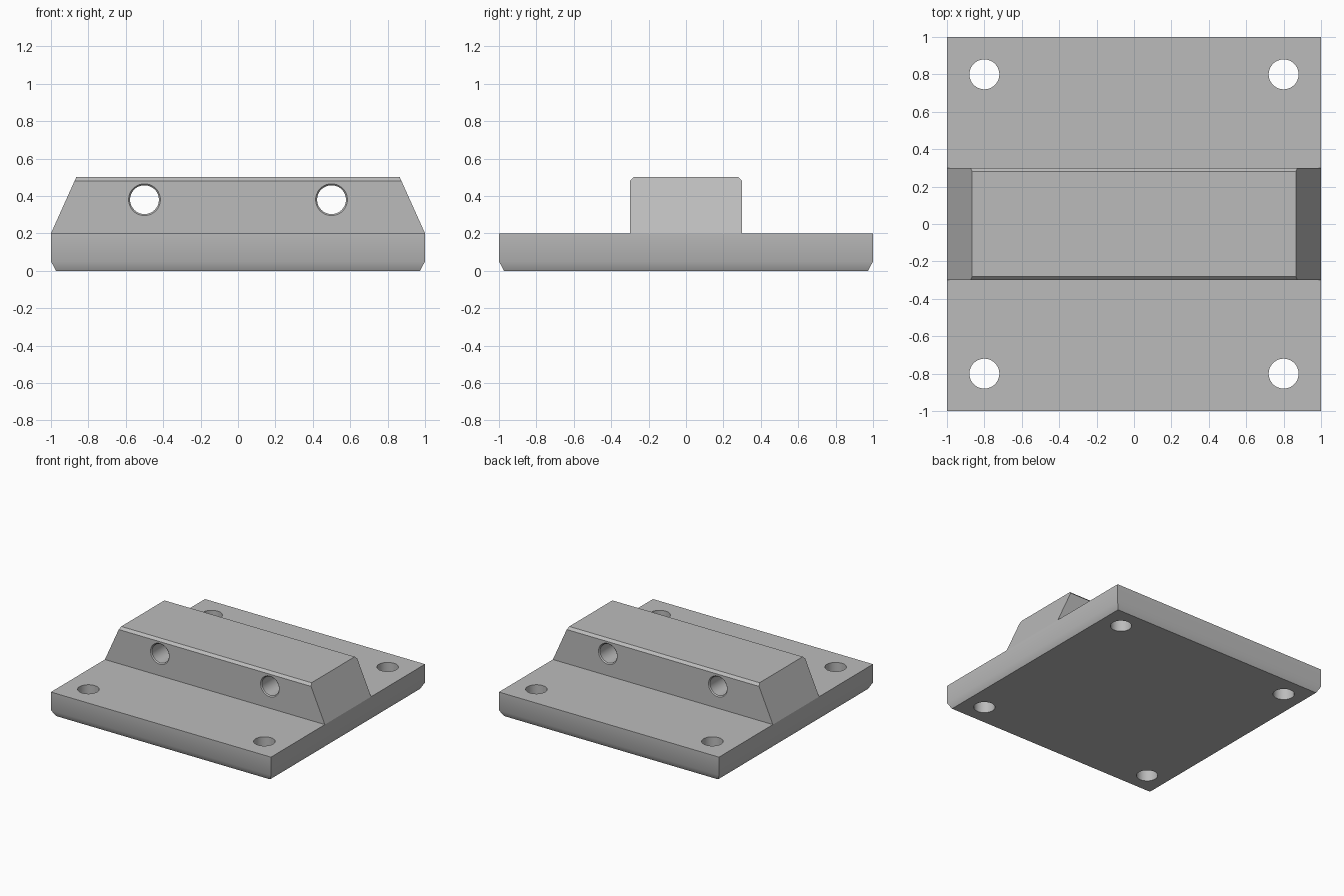
import bpy, bmesh, math
from mathutils import Matrix

if "Cube" in bpy.data.objects:
    bpy.data.objects.remove(bpy.data.objects["Cube"])

grey = bpy.data.materials.new("plain grey")
grey.use_nodes = True
colour = (0.5, 0.5, 0.5, 1)
grey.diffuse_color = colour
grey.node_tree.nodes["Principled BSDF"].inputs["Base Color"].default_value = colour


def loft(name, sections):
    """Solid through stacked rectangles given as (half x, half y, z)."""
    bm = bmesh.new()
    rings = [[bm.verts.new((sx * hx, sy * hy, z))
              for sx, sy in ((-1, -1), (1, -1), (1, 1), (-1, 1))]
             for hx, hy, z in sections]
    bm.faces.new(rings[0][::-1])
    bm.faces.new(rings[-1])
    for low, high in zip(rings, rings[1:]):
        for i in range(4):
            j = (i + 1) % 4
            bm.faces.new((low[i], low[j], high[j], high[i]))
    return finish(name, bm)


def finish(name, bm):
    bmesh.ops.recalc_face_normals(bm, faces=bm.faces)
    mesh = bpy.data.meshes.new(name)
    bm.to_mesh(mesh)
    bm.free()
    mesh.materials.append(grey)
    obj = bpy.data.objects.new(name, mesh)
    bpy.context.collection.objects.link(obj)
    return obj


def lathe_cutter(name, profile, matrix, sides=48):
    """Round cutter along local z from (radius, z) pairs."""
    bm = bmesh.new()
    rings = [[bm.verts.new((r * math.cos(a), r * math.sin(a), z))
              for a in (math.tau * k / sides for k in range(sides))]
             for r, z in profile]
    bm.faces.new(rings[0][::-1])
    bm.faces.new(rings[-1])
    for low, high in zip(rings, rings[1:]):
        for i in range(sides):
            j = (i + 1) % sides
            bm.faces.new((low[i], low[j], high[j], high[i]))
    bm.transform(matrix)
    cutter = finish(name, bm)
    cutter.hide_render = True
    return cutter


def drill(target, cutters):
    """Subtract the cutters, then smooth the hole walls."""
    bpy.ops.object.select_all(action='DESELECT')
    target.select_set(True)
    bpy.context.view_layer.objects.active = target
    for cutter in cutters:
        mod = target.modifiers.new("hole", 'BOOLEAN')
        mod.operation, mod.solver, mod.object = 'DIFFERENCE', 'EXACT', cutter
        bpy.ops.object.modifier_apply(modifier=mod.name)
        bpy.data.objects.remove(cutter)
    bpy.ops.object.shade_smooth_by_angle(angle=math.radians(30))


# Base plate with a bevelled lower rim and four corner bolt holes
plate = loft("base_plate", [(0.973, 0.973, 0), (1, 1, 0.05), (1, 1, 0.2)])
drill(plate, [lathe_cutter("bolt_hole", [(0.08, -0.1), (0.08, 0.3)],
                           Matrix.Translation((x, y, 0)))
              for x in (-0.8, 0.8) for y in (-0.8, 0.8)])

# Central ridge: sloping ends, chamfered long top edges, two cross holes
ridge = loft("ridge", [(1, 0.3, 0.2), (0.874, 0.3, 0.48), (0.865, 0.28, 0.5)])
hole = [(0.095, -0.31), (0.085, -0.3), (0.077, -0.292),
        (0.077, 0.292), (0.085, 0.3), (0.095, 0.31)]
drill(ridge, [lathe_cutter("cross_hole", hole,
                           Matrix.Translation((x, 0, 0.38)) @ Matrix.Rotation(math.pi / 2, 4, 'X'))
              for x in (-0.5, 0.5)])
